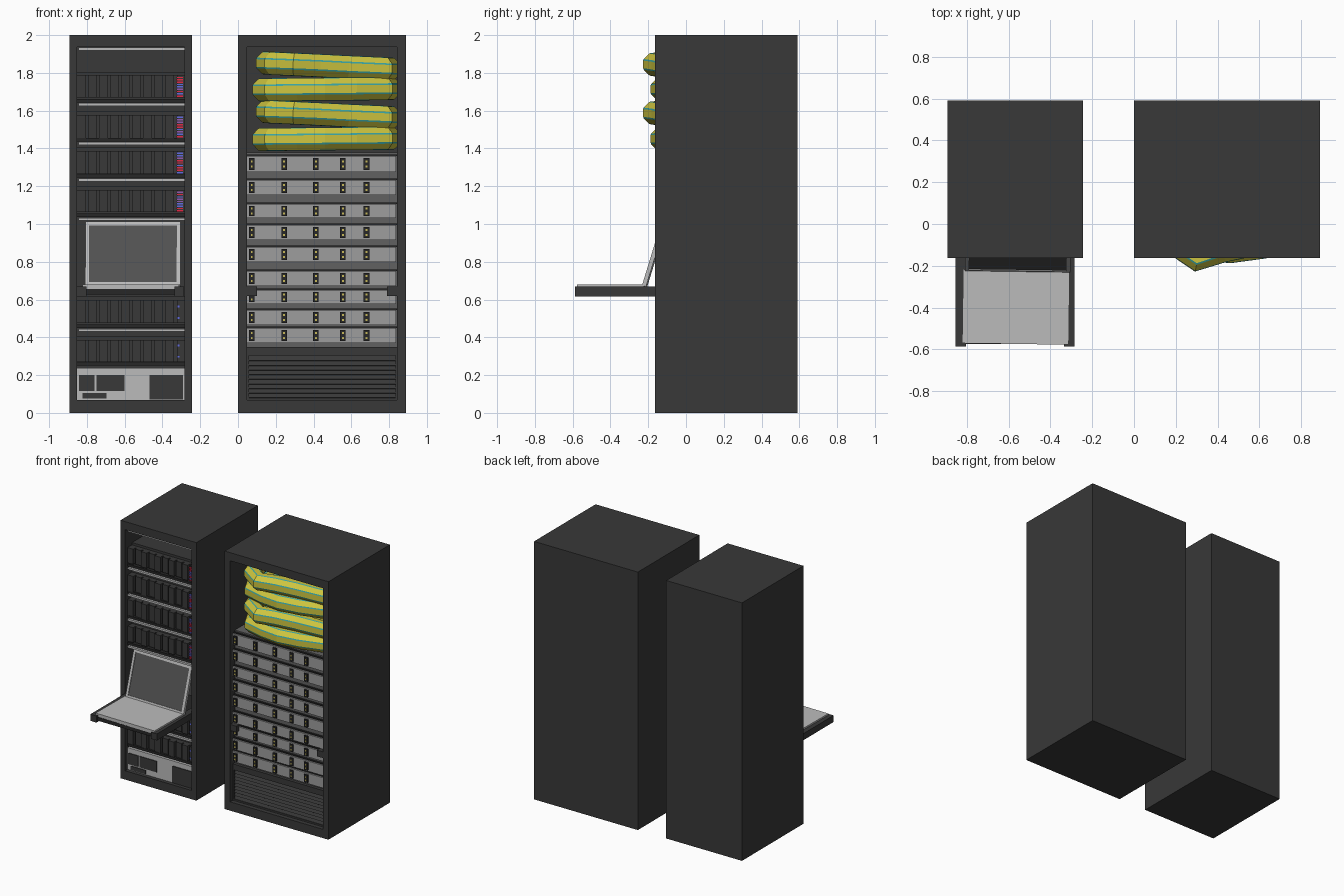
import bpy, bmesh, math, random
from mathutils import Matrix, Vector

if "Cube" in bpy.data.objects:
    bpy.data.objects.remove(bpy.data.objects["Cube"])
random.seed(4)


def mat(name, *rgb):
    m = bpy.data.materials.new(name)
    m.diffuse_color = (*(rgb if len(rgb) == 3 else rgb * 3), 1)
    m.use_nodes = True
    m.node_tree.nodes["Principled BSDF"].inputs["Base Color"].default_value = m.diffuse_color
    return m


DARK, BLACK, MID = mat("dark", 0.04), mat("black", 0.02), mat("mid_grey", 0.12)
SILVER, LIGHT, GLASS = mat("silver", 0.34), mat("light", 0.5), mat("glass", 0.085)
YELLOW, TEAL = mat("yellow", 0.62, 0.56, 0.05), mat("teal", 0.04, 0.36, 0.36)
RED, BLUE, PURPLE = mat("red", 0.8, 0.02, 0.06), mat("blue", 0.12, 0.15, 0.8), mat("purple", 0.3, 0.1, 0.45)
AMBER = mat("amber", 0.6, 0.5, 0.1)


def finish(name, bm, *mats):
    bmesh.ops.recalc_face_normals(bm, faces=bm.faces)
    me = bpy.data.meshes.new(name)
    bm.to_mesh(me)
    bm.free()
    for m in mats:
        me.materials.append(m)
    ob = bpy.data.objects.new(name, me)
    bpy.context.collection.objects.link(ob)
    return ob


def boxes(name, items, *mats):
    """Boxes given as x0, x1, y0, y1, z0, z1 and an optional material slot."""
    bm = bmesh.new()
    for x0, x1, y0, y1, z0, z1, *slot in items:
        m = Matrix.Translation(((x0 + x1) / 2, (y0 + y1) / 2, (z0 + z1) / 2)) \
            @ Matrix.Diagonal((x1 - x0, y1 - y0, z1 - z0, 1))
        vs = bmesh.ops.create_cube(bm, size=1, matrix=m)["verts"]
        if slot:
            for f in {f for v in vs for f in v.link_faces}:
                f.material_index = slot[0]
    return finish(name, bm, *mats)


def bridge(bm, a, b):
    n = len(a)
    return [bm.faces.new((a[i], a[(i + 1) % n], b[(i + 1) % n], b[i])) for i in range(n)]


def cabinet(name, x0, x1, rim):
    """Closed box with a deep opening in the front."""
    bm = bmesh.new()
    rings = []
    for y, dx, lo, hi in ((0.59, 0, 0, 2), (-0.163, 0, 0, 2),
                          (-0.163, rim, 0.068, 1.937), (0.55, rim, 0.068, 1.937)):
        rings.append([bm.verts.new(p) for p in ((x0 + dx, y, lo), (x1 - dx, y, lo),
                                                (x1 - dx, y, hi), (x0 + dx, y, hi))])
    for a, b in zip(rings, rings[1:]):
        bridge(bm, a, b)
    bm.faces.new(rings[0])
    bm.faces.new(rings[-1])
    return finish(name, bm, DARK)


def hose(name, path, radius):
    """Closed eight-sided coil with thin coloured stripes on its corners."""
    bm = bmesh.new()
    pts = [Vector(p) for p in path]
    rings = []
    for i, p in enumerate(pts):
        d0 = (p - pts[i - 1]).normalized()
        d1 = (pts[(i + 1) % len(pts)] - p).normalized()
        t = (d0 + d1).normalized()
        side = t.cross(Vector((0, 0, 1))).normalized()
        up = side.cross(t)
        ring = []
        for k in range(8):
            for off in (-0.07, 0.07):
                a = (k + 0.5) * math.tau / 8 + off
                ring.append(bm.verts.new(p + radius * (side * math.cos(a) + up * math.sin(a))))
        rings.append(ring)
    for i, ring in enumerate(rings):
        for k, f in enumerate(bridge(bm, rings[i - 1], ring)):
            f.material_index = 1 - k % 2
    return finish(name, bm, YELLOW, TEAL)


# ---- Left rack ----
cabinet("left_cabinet", -0.893, -0.243, 0.04)
L, R = -0.853, -0.283

# shelf strips and the dark shelves under the units
strips = (1.926, 1.632, 1.426, 1.233, 1.025, 0.437)
boxes("shelf_strips", [(L + 0.008, R, -0.145, -0.125, z - 0.007, z + 0.008) for z in strips], LIGHT)
boxes("shelves", [(L, R, -0.135, 0.5, z + 0.012, z + 0.03) for z in strips[1:] + (0.238,)], BLACK)

# blade units: a body with ribs of alternating depth
rows = ((1.67, 1.788), (1.455, 1.577), (1.265, 1.386), (1.063, 1.18), (0.476, 0.598), (0.27, 0.386))
for n, (lo, hi) in enumerate(rows):
    parts = [(L, R, -0.105, 0.5, lo, hi)]
    w = 0.525 / 9
    parts += [(L + i * w, L + (i + 0.82) * w, -0.135 + 0.012 * (i % 2), -0.105, lo, hi) for i in range(9)]
    parts += [(L + 0.53, R, -0.13, -0.105, lo, hi)]
    parts += [(L, R, -0.08, 0.5, hi, hi + 0.018)]
    boxes(f"blade_unit_{n + 1}", parts, DARK)
    if n < 4:  # stacked indicator lights
        h = (hi - lo - 0.006) / 9
        lights = [(-0.325, -0.290, -0.136, -0.128, lo + 0.003 + i * h, lo + (i + 0.8) * h, random.randrange(3))
                  for i in range(9)]
    else:      # two single lights
        lights = [(-0.32, -0.31, -0.136, -0.128, lo + z, lo + z + 0.01, 1) for z in (0.022, 0.082)]
    boxes(f"indicator_lights_{n + 1}", lights, RED, BLUE, PURPLE)

# power unit at the bottom
boxes("power_unit", [(L, R, -0.135, 0.5, 0.069, 0.238)], LIGHT)
boxes("power_unit_panels", [(x0, x1, -0.141, -0.134, z0, z1) for x0, x1, z0, z1 in
      ((-0.843, -0.76, 0.115, 0.2), (-0.748, -0.6, 0.115, 0.2),
       (-0.468, -0.29, 0.071, 0.2), (-0.823, -0.695, 0.076, 0.105))], DARK)

# pull-out tray with rails
boxes("tray", [(-0.81, -0.326, -0.575, 0.1, 0.628, 0.655)], BLACK)
boxes("tray_rails", [(-0.855, -0.803, -0.587, 0.1, 0.617, 0.668),
                     (-0.335, -0.285, -0.587, 0.1, 0.617, 0.668)], DARK)

# folding console: keyboard base and leaning screen
base = boxes("console_base", [(-0.255, 0.255, -0.177, 0.177, 0.655, 0.68)], LIGHT)
base.location, base.rotation_euler = (-0.565, -0.397, 0), (0, 0, math.radians(-0.8))
w, h, b = 0.252, 0.353, 0.02
screen = boxes("console_screen", [(-w, w, 0, 0.014, 0, h, 0),
                                  (-w, -w + b, -0.008, 0, 0, h, 0), (w - b, w, -0.008, 0, 0, h, 0),
                                  (-w + b, w - b, -0.008, 0, 0, b, 0), (-w + b, w - b, -0.008, 0, h - b, h, 0),
                                  (-w + b, w - b, -0.003, 0, b, h - b, 1)], LIGHT, GLASS)
screen.location = (-0.557, -0.222, 0.672)
screen.rotation_euler = (math.radians(-17), 0, math.radians(-0.8))

# ---- Right rack ----
cabinet("right_cabinet", 0.0, 0.89, 0.047)
L, R = 0.047, 0.843

# server stack
boxes("server_stack", [(L, R, -0.105, 0.5, 0.35, 1.378)], MID)
units = ((1.275, 1.36), (1.153, 1.233), (1.032, 1.106), (0.915, 0.995), (0.799, 0.878),
         (0.672, 0.751), (0.577, 0.651), (0.466, 0.545), (0.37, 0.45))
boxes("server_fronts", [(L, R - 0.006, -0.132, -0.105, lo, hi) for lo, hi in units], SILVER)
boxes("server_ledges", [(L, R, -0.12, -0.105, hi, hi + 0.008) for lo, hi in units], BLACK)
latch_x = (0.073, 0.244, 0.412, 0.555, 0.68)
boxes("server_latches", [(x - 0.015, x + 0.015, -0.142, -0.131, lo + 0.01, hi - 0.01)
                         for lo, hi in units for x in latch_x], BLACK)
boxes("server_lights", [(x - 0.005, x + 0.005, -0.145, -0.141, (lo + hi) / 2 + s - 0.005, (lo + hi) / 2 + s + 0.005)
                        for lo, hi in units for x in latch_x for s in (-0.013, 0.013)], AMBER)

# short rail ends
boxes("rail_ends", [(0.047, 0.1, -0.162, -0.1, 0.62, 0.668), (0.79, 0.843, -0.162, -0.1, 0.62, 0.668)], DARK)

# louvred vent panel
boxes("vent_frame", [(L, R, -0.13, 0.5, 0.305, 0.35), (L, L + 0.01, -0.13, 0.5, 0.068, 0.305),
                     (R - 0.01, R, -0.13, 0.5, 0.068, 0.305), (L, R, -0.13, 0.5, 0.068, 0.08),
                     (L, R, -0.08, 0.5, 0.08, 0.305)], DARK)
for i in range(9):
    slat = boxes(f"vent_slat_{i + 1}", [(L + 0.01, R - 0.01, -0.003, 0.003, -0.016, 0.016)], DARK)
    slat.location = (0, -0.115, 0.093 + i * 0.0245)
    slat.rotation_euler.x = math.radians(-30)

# coiled hoses
wide = ((0.155, 0.2), (0.155, 0.02), (0.19, -0.09), (0.3, -0.167), (0.42, -0.125), (0.58, -0.09),
        (0.775, -0.07), (0.8, 0.05), (0.78, 0.2), (0.6, 0.35), (0.3, 0.34))
tight = ((0.135, 0.2), (0.135, 0.02), (0.18, -0.075), (0.32, -0.11), (0.46, -0.127), (0.62, -0.105),
         (0.775, -0.07), (0.8, 0.05), (0.78, 0.2), (0.6, 0.35), (0.3, 0.34))
for n, (path, z, slope) in enumerate(((wide, 1.855, -0.05), (tight, 1.71, 0.01),
                                      (wide, 1.598, -0.05), (tight, 1.447, 0.01))):
    hose(f"hose_coil_{n + 1}", [(x, y, z + slope * (x - 0.1)) for x, y in path], 0.064)
